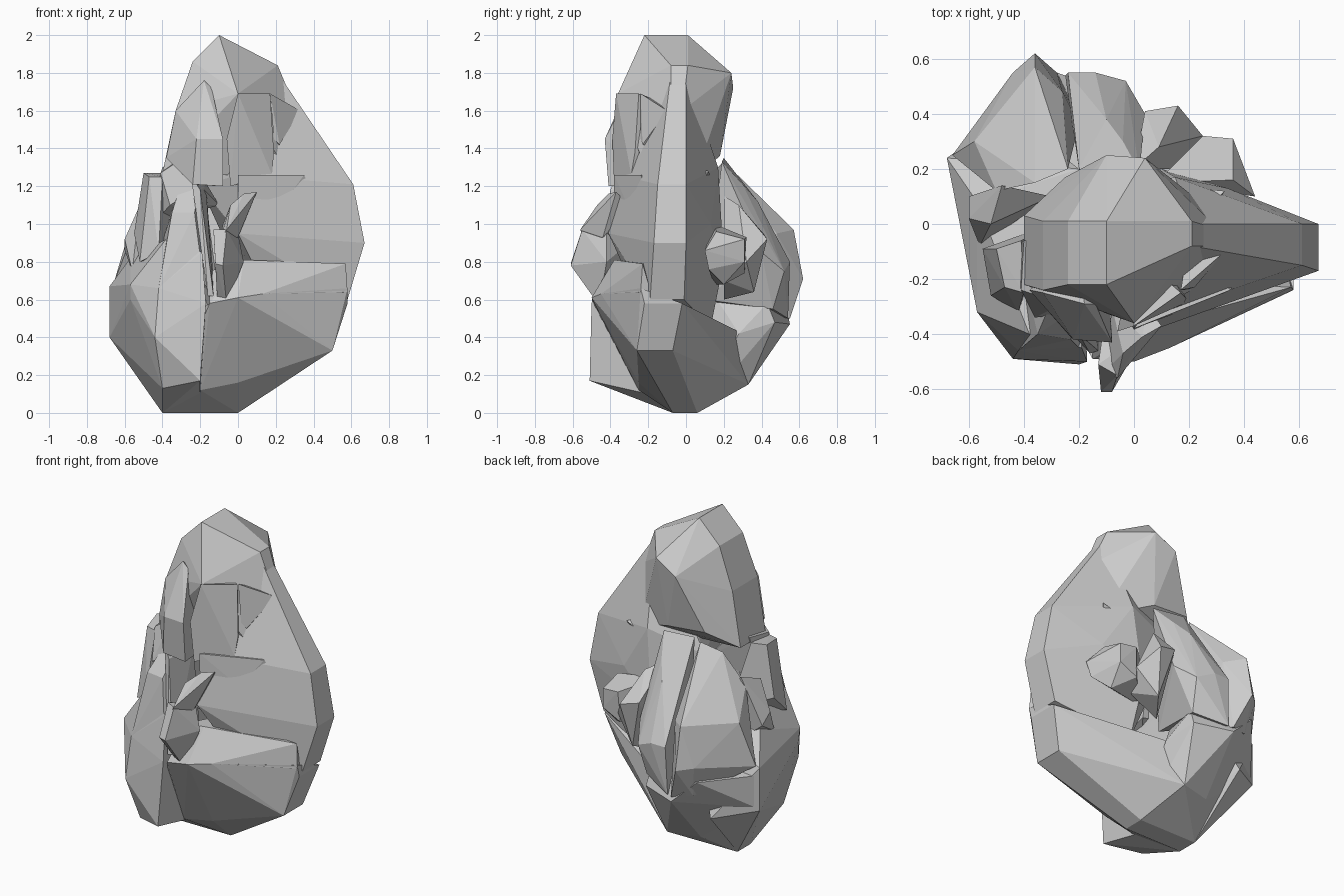
import bpy, bmesh


def rock(name, points):
    """Flat-faced convex chunk wrapped around a few corner points."""
    bm = bmesh.new()
    for p in points:
        bm.verts.new(p)
    res = bmesh.ops.convex_hull(bm, input=bm.verts[:])
    junk = {e for k in ("geom_interior", "geom_unused") for e in res[k]
            if isinstance(e, bmesh.types.BMVert)}
    bmesh.ops.delete(bm, geom=list(junk), context='VERTS')
    bmesh.ops.dissolve_limit(bm, angle_limit=0.03, verts=bm.verts[:], edges=bm.edges[:])
    bmesh.ops.recalc_face_normals(bm, faces=bm.faces[:])
    me = bpy.data.meshes.new(name)
    bm.to_mesh(me)
    bm.free()
    ob = bpy.data.objects.new(name, me)
    bpy.context.collection.objects.link(ob)
    return ob


def rim(profile):
    """Turn (x, z, front y, back y) into paired points across a thickness."""
    return [(x, y, z) for x, z, a, b in profile for y in (a, b)]


# Tall head of the boulder
rock("head", rim([(-0.10, 2.0, -0.22, 0.01), (0.21, 1.84, -0.08, 0.01),
                  (-0.24, 1.86, -0.22, 0.01), (-0.33, 1.60, -0.24, 0.01),
                  (0.31, 1.60, -0.08, -0.02), (-0.40, 1.27, -0.22, 0.03),
                  (0.28, 1.25, -0.20, 0.05), (0.0, 1.69, -0.36, 0.20)])
     + [(0.04, 0.24, 1.80), (-0.10, 0.25, 1.72), (0.0, 0.18, 1.36), (-0.25, 0.17, 1.38)])

# Wide thin fin on the right with a narrow rim
rock("side_fin", rim([(0.33, 1.60, -0.08, -0.02), (0.61, 1.21, -0.15, 0.0),
                      (0.67, 0.90, -0.17, 0.0), (0.58, 0.60, -0.19, -0.01),
                      (0.21, 1.80, -0.08, 0.0)])
     + [(0.0, -0.36, 1.26), (0.0, -0.41, 0.95), (0.1, -0.32, 0.75),
        (0.34, 0.13, 1.0), (0.15, 0.17, 1.3), (0.1, 0.2, 0.8), (-0.2, 0.1, 1.2),
        (0.14, 0.13, 0.45)])

# Broad undercut bowl forming the lower body
rock("lower_bowl", rim([(-0.40, 0.0, -0.07, 0.06), (0.0, 0.0, -0.07, 0.06),
                        (0.50, 0.33, -0.26, -0.07), (0.58, 0.58, -0.22, -0.02)])
     + [(0.0, -0.25, 0.16), (-0.2, -0.25, 0.12), (-0.15, -0.49, 0.58),
        (0.0, -0.50, 0.61), (0.13, -0.45, 0.63), (0.58, -0.24, 0.66), (0.13, 0.13, 0.25),
        (-0.1, 0.33, 0.15), (0.13, 0.14, 0.38), (-0.08, 0.30, 0.42), (-0.55, 0.2, 0.3)])
rock("front_ledge", [(0.0, -0.50, 0.61), (0.13, -0.45, 0.63), (0.58, -0.24, 0.64),
                     (0.57, -0.23, 0.79), (0.56, -0.18, 0.62), (0.3, -0.28, 0.79),
                     (0.03, -0.38, 0.81), (0.0, -0.2, 0.8), (0.0, -0.2, 0.6),
                     (-0.15, -0.49, 0.58), (-0.15, -0.3, 0.75)])

# Heavy lower left block
rock("left_block", [(-0.68, 0.24, 0.67), (-0.68, 0.24, 0.40), (-0.57, -0.32, 0.68),
                    (-0.57, -0.30, 0.60), (-0.44, -0.49, 0.40), (-0.40, -0.40, 0.13),
                    (-0.20, -0.51, 0.17), (-0.40, -0.07, 0.0), (-0.40, 0.06, 0.0),
                    (-0.42, -0.46, 0.66), (-0.17, -0.50, 0.58), (-0.19, -0.45, 0.85),
                    (-0.38, -0.40, 0.92), (-0.57, 0.08, 0.82), (-0.2, 0.2, 0.9),
                    (-0.45, 0.40, 0.35), (-0.20, -0.2, 0.1)])

# Upright shards on the front left
rock("centre_shard", [(-0.35, -0.40, 1.06), (-0.23, -0.42, 1.06), (-0.19, -0.46, 0.75),
                      (-0.42, -0.46, 0.66), (-0.30, -0.28, 1.22), (-0.20, -0.30, 1.22),
                      (-0.42, -0.1, 0.85), (-0.15, -0.1, 0.8), (-0.2, -0.1, 1.2)])
rock("outer_shard", [(-0.50, -0.09, 1.27), (-0.41, -0.06, 1.27), (-0.47, -0.23, 1.25),
                     (-0.40, -0.25, 1.25), (-0.50, -0.12, 1.12), (-0.55, -0.09, 0.95),
                     (-0.52, -0.26, 0.80), (-0.42, -0.32, 0.85), (-0.3, 0.0, 0.85)])
rock("left_shard", [(-0.60, 0.02, 0.92), (-0.60, 0.10, 0.86), (-0.52, 0.0, 1.10),
                    (-0.48, 0.14, 1.15), (-0.56, -0.08, 0.75), (-0.3, 0.1, 1.0),
                    (-0.4, 0.1, 0.7)])
rock("inner_shard", [(-0.41, -0.24, 1.27), (-0.26, -0.29, 1.37), (-0.20, -0.32, 1.20),
                     (-0.33, -0.06, 1.35), (-0.40, -0.06, 1.30), (-0.36, -0.34, 1.1),
                     (-0.1, -0.1, 1.1), (-0.45, -0.1, 1.0)])
rock("thin_blade", [(-0.25, -0.37, 1.26), (-0.20, -0.40, 1.18), (-0.13, -0.46, 0.62),
                    (-0.16, -0.47, 0.62), (-0.17, -0.2, 1.2), (-0.12, -0.2, 0.6)])

# Jutting beak on the front
rock("front_beak", [(-0.12, -0.61, 0.79), (-0.08, -0.61, 0.78), (-0.06, -0.55, 0.97),
                    (-0.13, -0.51, 0.97), (-0.06, -0.46, 0.57), (-0.11, -0.46, 0.60),
                    (0.03, -0.42, 0.80), (0.0, -0.42, 0.95), (-0.1, -0.3, 0.9)])
rock("beak_crest", [(-0.06, -0.56, 0.97), (-0.10, -0.53, 0.90), (0.0, -0.44, 0.93),
                    (0.10, -0.37, 1.17), (0.03, -0.41, 1.16), (-0.04, -0.47, 1.10),
                    (0.05, -0.3, 1.1), (-0.08, -0.3, 1.0)])

# Upper front ridges and shelf
rock("upper_ridge", [(-0.18, -0.29, 1.76), (-0.14, -0.29, 1.72), (-0.33, -0.25, 1.60),
                     (-0.22, -0.42, 1.45), (-0.08, -0.43, 1.45), (-0.24, -0.40, 1.21),
                     (-0.08, -0.41, 1.20), (-0.38, -0.24, 1.35), (-0.2, -0.1, 1.6),
                     (-0.1, -0.1, 1.2)])
rock("brow", [(0.0, -0.37, 1.69), (0.17, -0.25, 1.69), (0.19, -0.27, 1.38),
              (0.18, -0.29, 1.26), (0.01, -0.36, 1.26), (-0.06, -0.39, 1.45),
              (-0.04, -0.38, 1.2), (0.0, -0.1, 1.65), (0.1, -0.1, 1.26)])
rock("brow_chip", [(0.17, -0.24, 1.69), (0.33, -0.10, 1.60), (0.22, -0.23, 1.42),
                   (0.19, -0.24, 1.45), (0.2, -0.05, 1.6), (0.2, -0.05, 1.4)])
rock("front_shelf", [(0.0, -0.38, 1.26), (0.35, -0.24, 1.26), (0.38, -0.21, 1.19),
                     (0.22, -0.30, 1.08), (0.0, -0.38, 1.15), (0.2, -0.1, 1.25)])

# Bulging ridges across the back left
rock("back_ridge", [(-0.36, 0.62, 0.71), (-0.36, 0.57, 0.97), (-0.44, 0.55, 0.72),
                    (-0.28, 0.55, 0.50), (-0.40, 0.50, 0.52), (-0.24, 0.20, 1.33),
                    (-0.36, 0.15, 1.28), (-0.58, 0.30, 0.95), (-0.66, 0.25, 0.68),
                    (-0.20, 0.36, 0.80), (-0.50, 0.12, 1.10), (-0.2, 0.40, 0.50),
                    (-0.26, 0.48, 0.95)])
rock("back_middle", [(-0.24, 0.55, 0.80), (-0.14, 0.55, 0.80), (-0.03, 0.52, 0.75),
                     (-0.10, 0.38, 1.12), (-0.04, 0.30, 1.21), (-0.20, 0.20, 1.35),
                     (0.02, 0.19, 1.33), (0.04, 0.40, 0.85), (-0.05, 0.46, 0.55),
                     (-0.25, 0.54, 0.50), (-0.1, 0.1, 0.6)])
rock("back_base", [(-0.28, 0.55, 0.47), (-0.05, 0.47, 0.48), (-0.10, 0.33, 0.15),
                   (-0.30, 0.28, 0.15), (-0.66, 0.25, 0.42), (-0.66, 0.25, 0.62),
                   (-0.44, 0.52, 0.62), (0.0, 0.28, 0.42), (0.0, 0.06, 0.0),
                   (-0.40, 0.06, 0.0), (-0.06, 0.43, 0.58), (-0.2, 0.1, 0.7)])

# Knobs on the back right
rock("back_knob", [(0.36, 0.31, 0.92), (0.36, 0.31, 0.80), (0.36, 0.16, 0.96),
                   (0.44, 0.10, 0.86), (0.42, 0.12, 0.76), (0.34, 0.20, 0.68),
                   (0.25, 0.32, 0.93), (0.24, 0.31, 0.74),
                   (0.08, 0.15, 1.0), (0.08, 0.15, 0.68)])
rock("back_spur", [(0.16, 0.43, 0.92), (0.04, 0.41, 0.95), (0.25, 0.32, 0.80),
                   (0.12, 0.36, 0.64), (0.09, 0.28, 1.10), (0.0, 0.2, 1.15),
                   (0.0, 0.2, 0.6), (0.2, 0.2, 0.70)])
rock("fin_chip", [(0.33, 0.12, 1.28), (0.31, 0.10, 1.24), (0.22, 0.13, 1.24),
                  (0.26, 0.05, 1.3), (0.28, 0.04, 1.2)])
